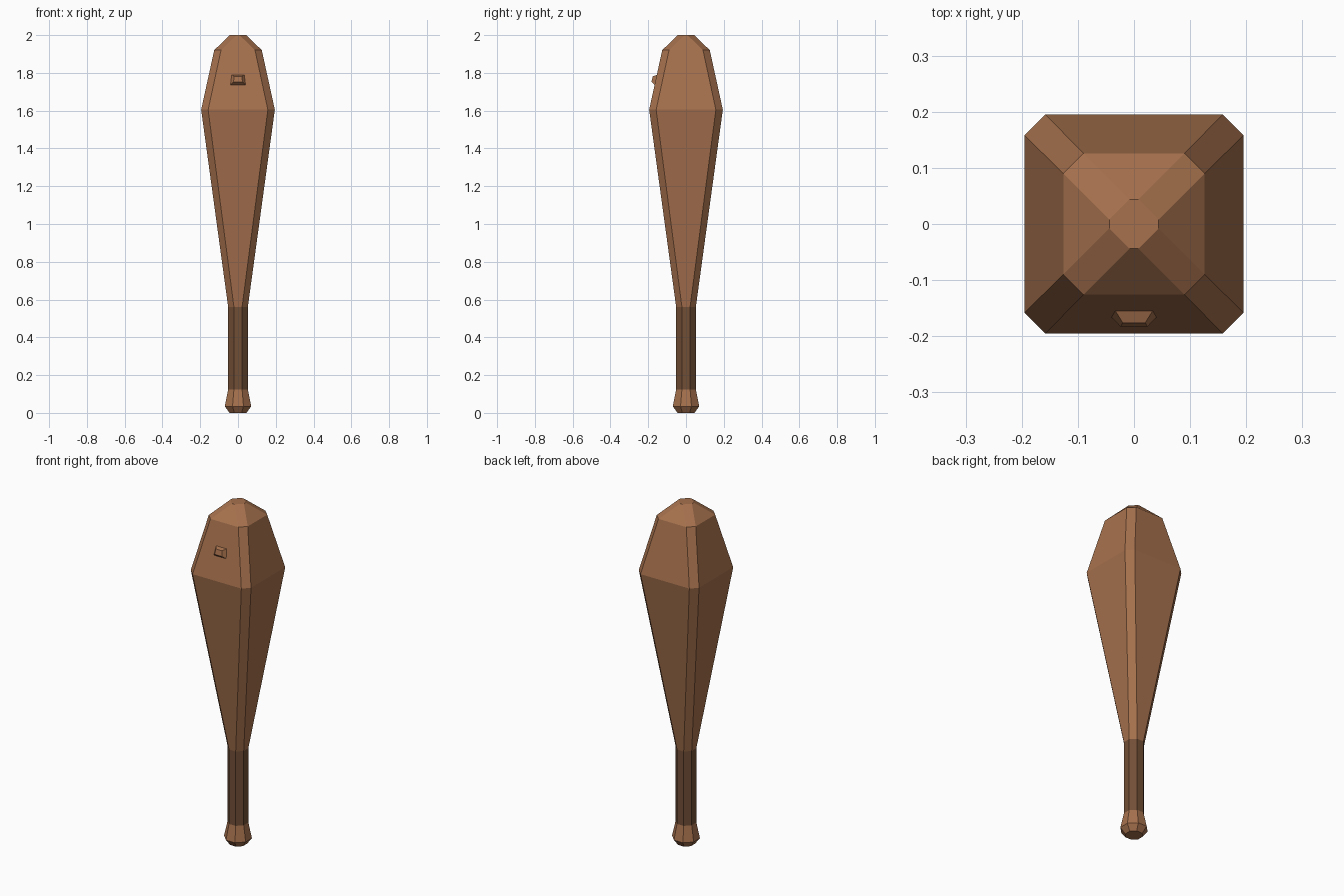
import bpy
import bmesh

cube = bpy.data.objects.get("Cube")
if cube:
    bpy.data.objects.remove(cube, do_unlink=True)


def make_material(name, rgb):
    mat = bpy.data.materials.new(name)
    mat.use_nodes = True
    color = (*rgb, 1.0)
    mat.diffuse_color = color
    mat.node_tree.nodes["Principled BSDF"].inputs["Base Color"].default_value = color
    return mat


wood = make_material("warm wood", (0.38, 0.165, 0.075))
dark_wood = make_material("dark grip wood", (0.17, 0.078, 0.037))


def octagon(half, flat, z):
    """Square ring with cut corners; flat is half the length of a straight side."""
    h, f = half, flat
    return [(h, -f, z), (h, f, z), (f, h, z), (-f, h, z),
            (-h, f, z), (-h, -f, z), (-f, -h, z), (f, -h, z)]


def loft(name, rings, mat, cap_start=False, cap_end=False):
    bm = bmesh.new()
    loops = [[bm.verts.new(p) for p in ring] for ring in rings]
    for low, high in zip(loops, loops[1:]):
        n = len(low)
        for i in range(n):
            j = (i + 1) % n
            bm.faces.new((low[i], low[j], high[j], high[i]))
    if cap_start:
        bm.faces.new(loops[0][::-1])
    if cap_end:
        bm.faces.new(loops[-1])
    bm.normal_update()
    mesh = bpy.data.meshes.new(name)
    bm.to_mesh(mesh)
    bm.free()
    mesh.materials.append(mat)
    obj = bpy.data.objects.new(name, mesh)
    bpy.context.collection.objects.link(obj)
    return obj


# Flared pommel at the foot
loft("pommel", [octagon(0.045, 0.019, 0), octagon(0.07, 0.029, 0.035),
                octagon(0.052, 0.0215, 0.125)], wood, cap_start=True)

# Straight octagonal grip
loft("grip", [octagon(0.052, 0.0215, 0.125), octagon(0.052, 0.0215, 0.56)], dark_wood)

# Tapered head with narrow cut corners
loft("club_head", [octagon(0.052, 0.0215, 0.56), octagon(0.195, 0.158, 1.605),
                   octagon(0.126, 0.09, 1.92), octagon(0.044, 0.008, 2.0)],
     wood, cap_end=True)


# Small branch stub on the sloping front face
def stub_ring(bottom_x, top_x, bottom, top):
    (y0, z0), (y1, z1) = bottom, top
    return [(-bottom_x, y0, z0), (bottom_x, y0, z0), (top_x, y1, z1), (-top_x, y1, z1)]


loft("branch_stub", [stub_ring(0.042, 0.035, (-0.164, 1.735), (-0.152, 1.79)),
                     stub_ring(0.024, 0.02, (-0.183, 1.752), (-0.176, 1.782))],
     wood, cap_end=True)
